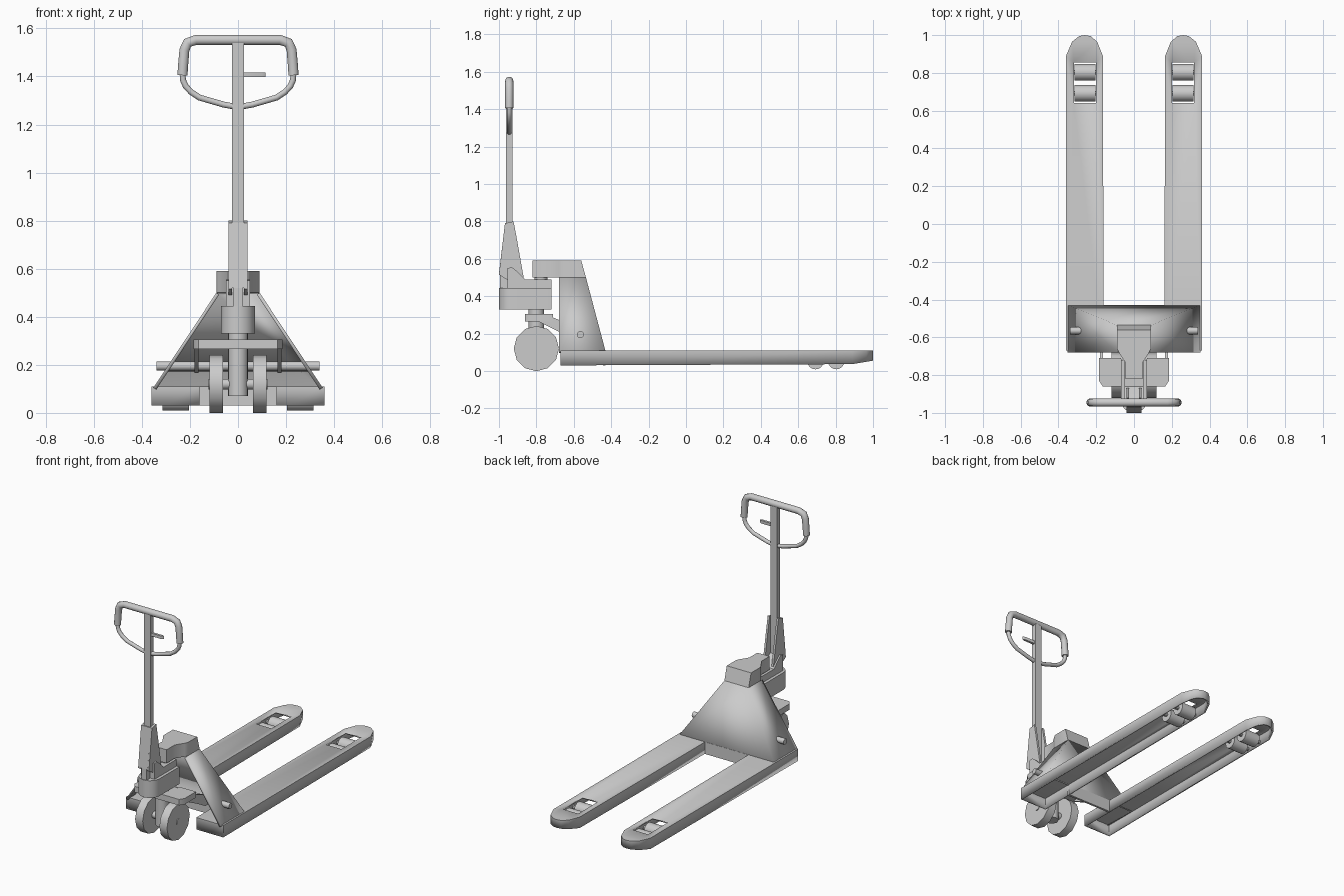
import bpy, bmesh, math
from mathutils import Vector, Matrix

if "Cube" in bpy.data.objects:
    bpy.data.objects.remove(bpy.data.objects["Cube"])

grey = bpy.data.materials.new("light_grey")
grey.diffuse_color = (0.6, 0.6, 0.6, 1)
grey.use_nodes = True
grey.node_tree.nodes["Principled BSDF"].inputs["Base Color"].default_value = grey.diffuse_color


def finish(ob, angle=35):
    ob.data.materials.clear()
    ob.data.materials.append(grey)
    bpy.ops.object.select_all(action='DESELECT')
    ob.select_set(True)
    bpy.context.view_layer.objects.active = ob
    bpy.ops.object.shade_smooth_by_angle(angle=math.radians(angle))
    return ob


def from_bm(name, bm, recalc=True):
    if recalc:
        bmesh.ops.recalc_face_normals(bm, faces=bm.faces)
    me = bpy.data.meshes.new(name)
    bm.to_mesh(me)
    bm.free()
    ob = bpy.data.objects.new(name, me)
    bpy.context.collection.objects.link(ob)
    return finish(ob)


def prism(name, pts, axis, lo, hi):
    """Extrude an outline: axis 'z' takes (x, y) points, axis 'x' takes (y, z) points."""
    bm = bmesh.new()
    place = (lambda p, d: (p[0], p[1], d)) if axis == 'z' else (lambda p, d: (d, p[0], p[1]))
    a = [bm.verts.new(place(p, lo)) for p in pts]
    b = [bm.verts.new(place(p, hi)) for p in pts]
    bm.faces.new(a)
    bm.faces.new(b)
    for i in range(len(pts)):
        j = (i + 1) % len(pts)
        bm.faces.new((a[i], a[j], b[j], b[i]))
    return from_bm(name, bm)


def box(name, x0, x1, y0, y1, z0, z1):
    return prism(name, [(x0, y0), (x1, y0), (x1, y1), (x0, y1)], 'z', z0, z1)


def cyl(name, p, q, r, n=16):
    p, q = Vector(p), Vector(q)
    bm = bmesh.new()
    rot = (q - p).to_track_quat('Z', 'Y').to_matrix().to_4x4()
    bmesh.ops.create_cone(bm, cap_ends=True, segments=n, radius1=r, radius2=r,
                          depth=(q - p).length,
                          matrix=Matrix.Translation((p + q) / 2) @ rot)
    return from_bm(name, bm)


def tube(name, pts, r):
    cu = bpy.data.curves.new(name, 'CURVE')
    cu.dimensions = '3D'
    cu.bevel_depth, cu.bevel_resolution, cu.use_fill_caps = r, 3, True
    sp = cu.splines.new('POLY')
    sp.points.add(len(pts) - 1)
    for pt, (x, z) in zip(sp.points, pts):
        pt.co = (x, -0.945, z, 1)
    ob = bpy.data.objects.new(name, cu)
    bpy.context.collection.objects.link(ob)
    bpy.ops.object.select_all(action='DESELECT')
    ob.select_set(True)
    bpy.context.view_layer.objects.active = ob
    bpy.ops.object.convert(target='MESH')
    return finish(bpy.context.view_layer.objects.active, 50)


def thicken(ob, t):
    m = ob.modifiers.new("wall", 'SOLIDIFY')
    m.thickness, m.offset = t, -1


# Forks: inverted channels with a roller window and a rounded, raised tip
def fork(name, s):
    bm = bmesh.new()
    outline = [(0.16, -0.67), (0.36, -0.67), (0.36, 0.89), (0.328, 0.965), (0.29, 0.995),
               (0.26, 1.0), (0.23, 0.995), (0.195, 0.965), (0.165, 0.89)]
    window = [(0.2, 0.64), (0.318, 0.64), (0.318, 0.855), (0.2, 0.855)]
    loops = []
    for pts in (outline, window):
        vs = [bm.verts.new((s * x, y, 0.11)) for x, y in pts]
        loops.append([bm.edges.new((vs[i], vs[(i + 1) % len(vs)])) for i in range(len(vs))])
    bmesh.ops.triangle_fill(bm, use_beauty=True, edges=loops[0] + loops[1], normal=(0, 0, 1))
    down = bmesh.ops.extrude_edge_only(bm, edges=loops[0])["geom"]
    for v in [g for g in down if isinstance(g, bmesh.types.BMVert)]:
        v.co.z = 0.03 + max(0, v.co.y - 0.85) * 0.17
    bmesh.ops.recalc_face_normals(bm, faces=bm.faces)
    if sum(f.normal.z for f in bm.faces) < 0:
        bmesh.ops.reverse_faces(bm, faces=bm.faces)
    thicken(from_bm(name, bm, False), 0.012)


for side, s in (("right", 1), ("left", -1)):
    fork(side + "_fork", s)
    # Load rollers with their axles
    for i, y in enumerate((0.692, 0.803)):
        cyl(f"{side}_load_roller_{i}", (s * 0.204, y, 0.053), (s * 0.314, y, 0.053), 0.044)
        cyl(f"{side}_roller_axle_{i}", (s * 0.17, y, 0.053), (s * 0.35, y, 0.053), 0.012, 8)
    # Steering wheels
    cyl(side + "_steer_wheel", (s * 0.062, -0.8, 0.12), (s * 0.118, -0.8, 0.12), 0.121, 12)
    # Lift link hooking the steering plate to the cross rod
    prism(side + "_lift_link", [(-0.79, 0.265), (-0.72, 0.29), (-0.66, 0.265), (-0.55, 0.225),
                                (-0.545, 0.17), (-0.6, 0.165), (-0.68, 0.21)],
          'x', s * 0.165, s * 0.18)
    # Side cheeks of the handle socket
    prism(side + "_socket_cheek", [(-1.0, 0.515), (-0.995, 0.56), (-0.968, 0.79), (-0.922, 0.8),
                                   (-0.905, 0.71), (-0.868, 0.5), (-0.9, 0.49), (-0.96, 0.49)],
          'x', s * 0.026, s * 0.04)

# Tapered frame: open shell with a sloped back panel and two slanted sides
bm = bmesh.new()
levels = []
for x, yb, z in ((0.352, -0.43, 0.105), (0.09, -0.535, 0.5)):
    levels.append([bm.verts.new(p) for p in ((x, -0.68, z), (x, yb, z), (-x, yb, z), (-x, -0.68, z))])
lo, hi = levels
for i in range(3):
    bm.faces.new((lo[i], lo[i + 1], hi[i + 1], hi[i]))
bm.normal_update()
thicken(from_bm("tapered_frame", bm, False), 0.014)
box("frame_cross_panel", -0.17, 0.17, -0.445, -0.43, 0.03, 0.11)

# Top head of the frame, with its back edge leaning forward
head = prism("frame_head", [(0.09, -0.535), (0.09, -0.66), (0.08, -0.68), (0.045, -0.735),
                            (0.045, -0.82), (-0.045, -0.82), (-0.045, -0.735), (-0.08, -0.68),
                            (-0.09, -0.66), (-0.09, -0.535)], 'z', 0.5, 0.59)
for v in head.data.vertices:
    if v.co.y > -0.55 and v.co.z > 0.55:
        v.co.y = -0.56

# Cross rod, pump, steering column and axle
cyl("cross_rod", (-0.34, -0.565, 0.195), (0.34, -0.565, 0.195), 0.019, 12)
arc = [(0.07 * math.cos(a), -0.93 - 0.07 * math.sin(a))
       for a in [math.pi * i / 12 for i in range(13)]]
prism("pump_body", arc + [(-0.07, -0.72), (0.07, -0.72)], 'z', 0.33, 0.445)
prism("pump_lug", [(-0.955, 0.44), (-0.72, 0.44), (-0.72, 0.49), (-0.86, 0.49), (-0.9, 0.53),
                   (-0.93, 0.555), (-0.955, 0.55)], 'x', -0.05, 0.05)
box("chain_guide", -0.018, 0.018, -0.995, -0.95, 0.44, 0.52)
cyl("pump_ram", (0, -0.775, 0.48), (0, -0.775, 0.51), 0.035)
cyl("steering_column", (0, -0.8, 0.07), (0, -0.8, 0.335), 0.042)
cyl("wheel_axle", (-0.122, -0.8, 0.12), (0.122, -0.8, 0.12), 0.022, 12)
prism("steering_plate", [(0.185, -0.71), (0.185, -0.83), (0.165, -0.86), (-0.165, -0.86),
                         (-0.185, -0.83), (-0.185, -0.71), (-0.07, -0.71), (-0.06, -0.73),
                         (0.06, -0.73), (0.07, -0.71)], 'z', 0.265, 0.305)

# Handle socket front, shaft and thumb lever
prism("socket_front", [(-1.0, 0.52), (-0.968, 0.79), (-0.955, 0.79), (-0.985, 0.52)],
      'x', -0.03, 0.03)
box("handle_shaft", -0.024, 0.024, -0.962, -0.928, 0.53, 1.55)
prism("thumb_lever", [(0.0, -0.953), (0.1, -0.953), (0.115, -0.945), (0.1, -0.937), (0.0, -0.937)],
      'z', 1.397, 1.417)

# Handle loop: thick grip above, thin tube below
half = [(0.231, 1.405), (0.229, 1.44), (0.223, 1.51), (0.21, 1.54), (0.175, 1.552)]
tube("handle_grip", half + [(-x, z) for x, z in reversed(half)], 0.022)
low = [(0.231, 1.42), (0.229, 1.385), (0.218, 1.36), (0.195, 1.335), (0.16, 1.312), (0.06, 1.283)]
tube("handle_lower_loop", low + [(0, 1.272)] + [(-x, z) for x, z in reversed(low)], 0.013)
